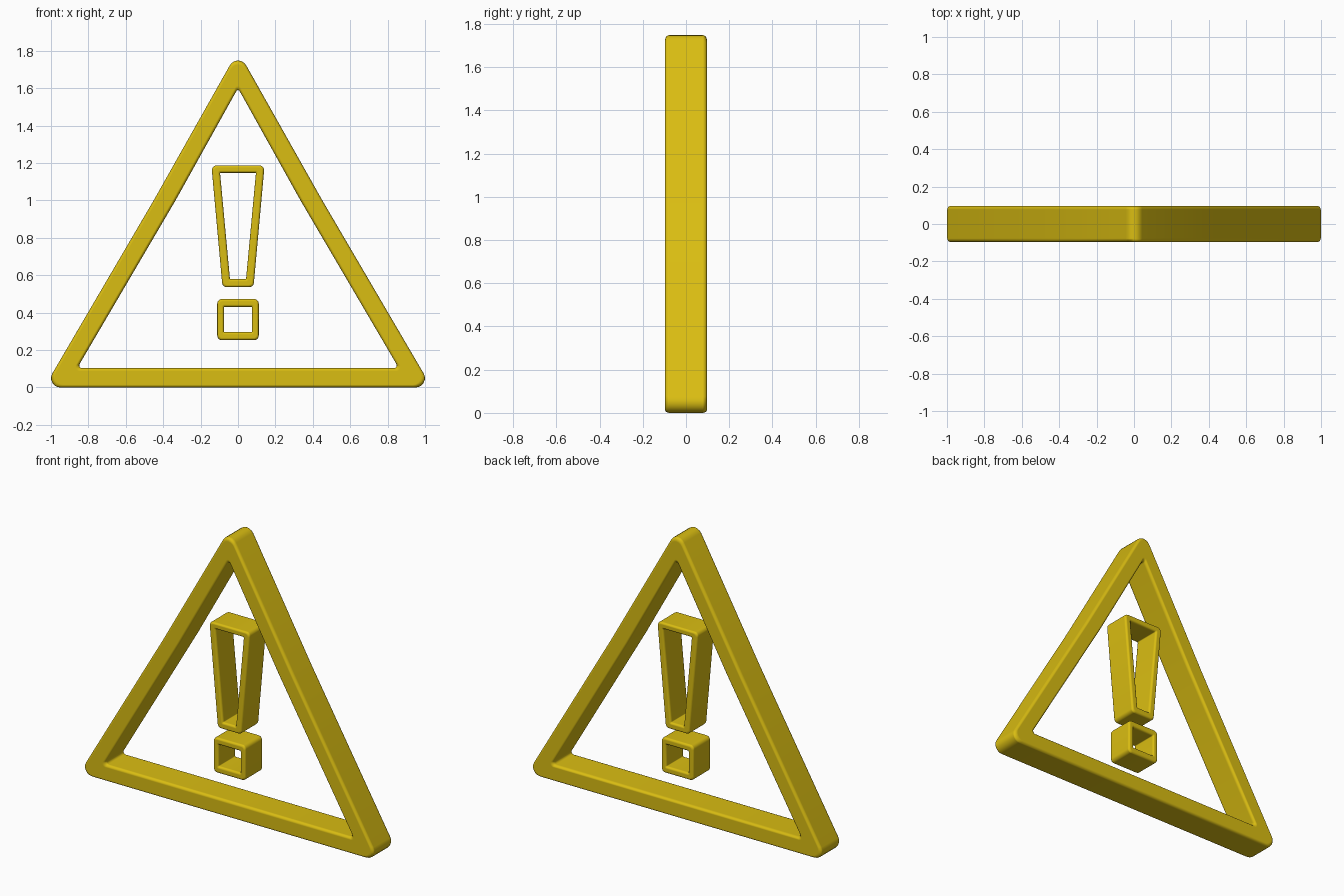
import bpy, bmesh, math
from mathutils import Vector

if "Cube" in bpy.data.objects:
    bpy.data.objects.remove(bpy.data.objects["Cube"])

yellow = bpy.data.materials.new("warning yellow")
yellow.diffuse_color = (0.70, 0.51, 0.006, 1)
yellow.use_nodes = True
yellow.node_tree.nodes["Principled BSDF"].inputs["Base Color"].default_value = yellow.diffuse_color


def rounded(corners, seg=6):
    """Outline from (x, z, radius) corners; radius 0 gives a single point."""
    pts = []
    n = len(corners)
    for i, (x, z, r) in enumerate(corners):
        p = Vector((x, z))
        if r == 0:
            pts.append(p)
            continue
        a = (Vector(corners[i - 1][:2]) - p).normalized()
        b = (Vector(corners[(i + 1) % n][:2]) - p).normalized()
        half = a.angle(b) / 2
        c = p + (a + b).normalized() * r / math.sin(half)
        start = p + a * r / math.tan(half) - c
        end = p + b * r / math.tan(half) - c
        sweep = math.pi - 2 * half
        for k in range(seg + 1):
            t = k / seg
            pts.append(c + (start * math.sin((1 - t) * sweep)
                            + end * math.sin(t * sweep)) / math.sin(sweep))
    return pts


def ring(name, outer, inner, depth, bevel):
    """Hollow frame between two outlines, with softened edges."""
    bm = bmesh.new()
    loops = [[bm.verts.new((p.x, y, p.y)) for p in rounded(o)]
             for o, y in ((outer, -depth), (outer, depth), (inner, depth), (inner, -depth))]
    n = len(loops[0])
    for a in range(4):
        l0, l1 = loops[a], loops[(a + 1) % 4]
        for i in range(n):
            j = (i + 1) % n
            bm.faces.new((l0[i], l0[j], l1[j], l1[i]))
    bmesh.ops.recalc_face_normals(bm, faces=bm.faces)
    for f in bm.faces:
        f.smooth = True
    me = bpy.data.meshes.new(name)
    bm.to_mesh(me)
    bm.free()
    me.materials.append(yellow)
    ob = bpy.data.objects.new(name, me)
    bpy.context.collection.objects.link(ob)
    m = ob.modifiers.new("soft edges", 'BEVEL')
    m.width = bevel
    m.segments = 4
    m.limit_method = 'ANGLE'
    m.angle_limit = math.radians(50)
    m.harden_normals = True
    return ob


def trapezoid(top_x, top_z, low_x, low_z, r):
    return [(-low_x, low_z, r), (low_x, low_z, r), (top_x, top_z, r), (-top_x, top_z, r)]


# Triangular frame, sides bowed very slightly inward
ring("triangle_frame",
     [(-1.0366, 0, .05), (1.0366, 0, .05), (.451, 1.0, 0), (0, 1.80, .05), (-.451, 1.0, 0)],
     [(-.86, .103, .015), (.86, .103, .015), (.334, 1.0, 0), (0, 1.60, .01), (-.334, 1.0, 0)],
     0.097, 0.02)

# Hollow tapered bar of the warning mark
ring("mark_bar", trapezoid(.142, 1.187, .083, .536, .025),
     trapezoid(.096, 1.148, .043, .579, .005), 0.088, 0.014)

# Hollow square dot of the warning mark
ring("mark_dot", trapezoid(.111, .473, .111, .253, .025),
     trapezoid(.075, .431, .075, .296, .005), 0.088, 0.014)
